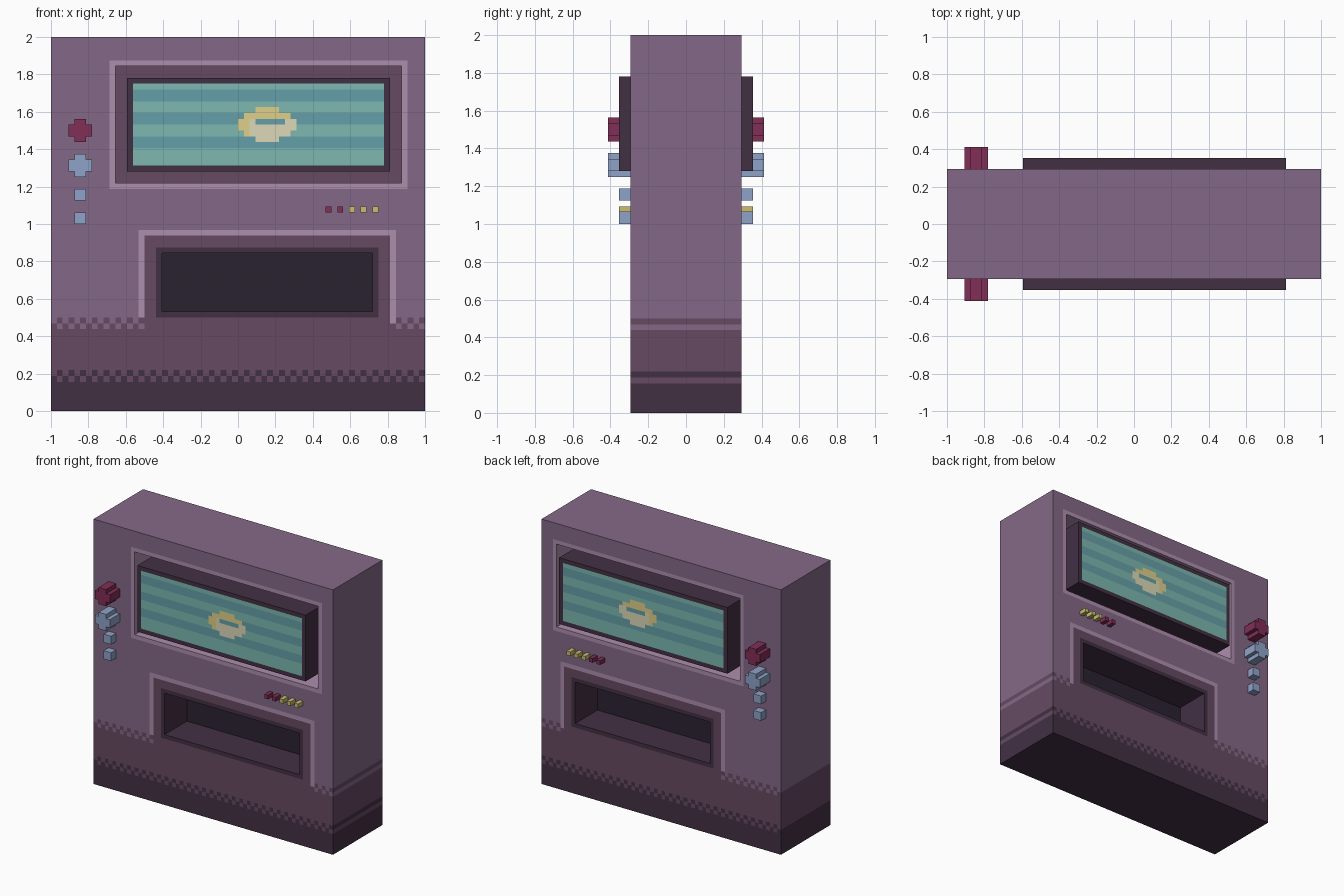
import bpy, bmesh

if "Cube" in bpy.data.objects:
    bpy.data.objects.remove(bpy.data.objects["Cube"])

P = 1 / 32        # one pixel of the 64 x 64 front grid
U = 0.059         # depth step
H = 5 * U         # half depth of the cabinet


def material(name, rgb):
    m = bpy.data.materials.new(name)
    m.diffuse_color = [(c / 255 / 12.92 if c < 11 else ((c / 255 + 0.055) / 1.055) ** 2.4)
                       for c in rgb] + [1]
    m.use_nodes = True
    m.node_tree.nodes["Principled BSDF"].inputs["Base Color"].default_value = m.diffuse_color
    return m


MATS = {n: material(n, c) for n, c in {
    "body": (132, 105, 135), "trim": (174, 142, 174), "purple": (102, 74, 98),
    "dark": (66, 48, 68), "black": (42, 34, 48), "red": (130, 46, 86),
    "blue": (143, 163, 200), "lamp_yellow": (200, 190, 112),
    "screen_light": (125, 184, 176), "screen_dark": (101, 160, 168),
    "coin": (224, 208, 138), "coin_pale": (221, 217, 184)}.items()}


class Part:
    """Mesh drawn on the front half, then mirrored to the back."""

    def __init__(self, name):
        self.name, self.bm, self.used = name, bmesh.new(), []

    def face(self, pts, mat):
        if mat not in self.used:
            self.used.append(mat)
        f = self.bm.faces.new([self.bm.verts.new((x * P, y, z * P)) for x, y, z in pts])
        f.material_index = self.used.index(mat)

    def front(self, outline, y, mat):
        self.face([(x, y, z) for x, z in outline], mat)

    def walls(self, outline, y0, y1, mat, inward=False):
        for a, b in zip(outline, outline[1:] + outline[:1]):
            q = [(a[0], y1, a[1]), (b[0], y1, b[1]), (b[0], y0, b[1]), (a[0], y0, a[1])]
            m = mat(a, b) if callable(mat) else mat
            self.face(q[::-1] if inward else q, m)

    def paint(self, x0, x1, z0, z1, y, colour):
        """Cover a pixel area with the largest same-coloured rectangles."""
        cells = {(c, r): colour(c, r) for r in range(z0, z1) for c in range(x0, x1)}
        for r in range(z0, z1):
            for c in range(x0, x1):
                m = cells.get((c, r))
                if m is None:
                    continue
                w = h = 1
                while cells.get((c + w, r)) == m:
                    w += 1
                while all(cells.get((c + i, r + h)) == m for i in range(w)):
                    h += 1
                for i in range(w):
                    for j in range(h):
                        del cells[c + i, r + j]
                self.front(rect(c, c + w, r, r + h), y, m)

    def finish(self):
        bmesh.ops.remove_doubles(self.bm, verts=self.bm.verts, dist=1e-5)
        me = bpy.data.meshes.new(self.name)
        self.bm.to_mesh(me)
        self.bm.free()
        for m in self.used:
            me.materials.append(MATS[m])
        ob = bpy.data.objects.new(self.name, me)
        bpy.context.collection.objects.link(ob)
        mod = ob.modifiers.new("back_copy", "MIRROR")
        mod.use_axis = (False, True, False)


def rect(x0, x1, z0, z1):
    return [(x0, z0), (x1, z0), (x1, z1), (x0, z1)]


def inside(c, r, x0, x1, z0, z1):
    return x0 <= c < x1 and z0 <= r < z1


SCREEN_HOLE, SLOT_HOLE = (-21, 28, 39, 59), (-13, 23, 17, 27)


def cabinet_colour(c, r):
    if inside(c, r, *SCREEN_HOLE) or inside(c, r, *SLOT_HOLE):
        return None
    if inside(c, r, -22, 29, 38, 60):
        return "trim"
    if inside(c, r, -14, 24, 16, 28):
        return "dark"
    if inside(c, r, -16, 26, 14, 30):
        return "purple"
    if inside(c, r, -17, 27, 16, 31) or (c, r) == (26, 15):
        return "trim"
    # chequered transitions between the colour bands
    if r < 7:
        return "dark" if r < 5 or (c + r) % 2 else "purple"
    if r < 16:
        return "purple" if r < 14 or (c + r) % 2 == 0 else "body"
    return "body"


# the chequer phase: row 5 is dark on even columns, row 14 purple on even columns
def edge_colour(a, b):
    clamp = lambda v, lo, hi: int(max(lo, min(hi, v // 1)))
    return cabinet_colour(clamp((a[0] + b[0]) / 2, -32, 31), clamp((a[1] + b[1]) / 2, 0, 63))


# cabinet shell with screen recess and dispenser slot
cab = Part("cabinet")
cab.paint(-32, 32, 0, 64, -H, cabinet_colour)
levels = [0, 5, 6, 7, 14, 15, 16, 64]
cab.walls([(32, z) for z in levels] + [(-32, z) for z in levels[::-1]], -H, 0, edge_colour)
recess, slot = rect(*SCREEN_HOLE), rect(*SLOT_HOLE)
cab.walls(recess, -H, -U, "trim", inward=True)
cab.front(recess, -U, "purple")
cab.walls(slot, -H, -U / 2, "dark", inward=True)
cab.front(slot, -U / 2, "black")
cab.finish()


def screen_colour(c, r):
    if not inside(c, r, -18, 25, 42, 56):
        return "dark"
    # ring-shaped coin picture
    spans = {51: (3, 7), 50: (1, 9), 49: (0, 10), 48: (0, 10), 47: (1, 9), 46: (3, 7)}
    a, b = spans.get(r, (0, 0))
    if a <= c < b and not (r == 49 and 3 <= c < 8):
        return "coin" if r > 49 or c < 2 else "coin_pale"
    return "screen_dark" if r > 42 and (56 - r) // 2 % 2 else "screen_light"


# screen box standing out of its recess
scr = Part("screen")
scr.paint(-19, 26, 41, 57, -H - U, screen_colour)
scr.walls(rect(-19, 26, 41, 57), -H - U, -U, "dark")
scr.finish()


def button(name, outline, depth, mat):
    p = Part(name)
    p.front(outline, -H - depth, mat)
    p.walls(outline, -H - depth, -H, mat)
    p.finish()


def plus(x, z):
    pts = [(1, 0), (3, 0), (3, 1), (4, 1), (4, 3), (3, 3), (3, 4), (1, 4), (1, 3), (0, 3), (0, 1), (1, 1)]
    return [(x + a, z + b) for a, b in pts]


# knobs, small buttons and lamps
button("red_knob", plus(-29, 46), 2 * U, "red")
button("blue_knob", plus(-29, 40), 2 * U, "blue")
button("upper_button", rect(-28, -26, 36, 38), U, "blue")
button("lower_button", rect(-28, -26, 32, 34), U, "blue")
for i in range(5):
    x = 15 + 2 * i
    button(f"lamp_{i + 1}", rect(x, x + 1, 34, 35), U, "red" if i < 2 else "lamp_yellow")
